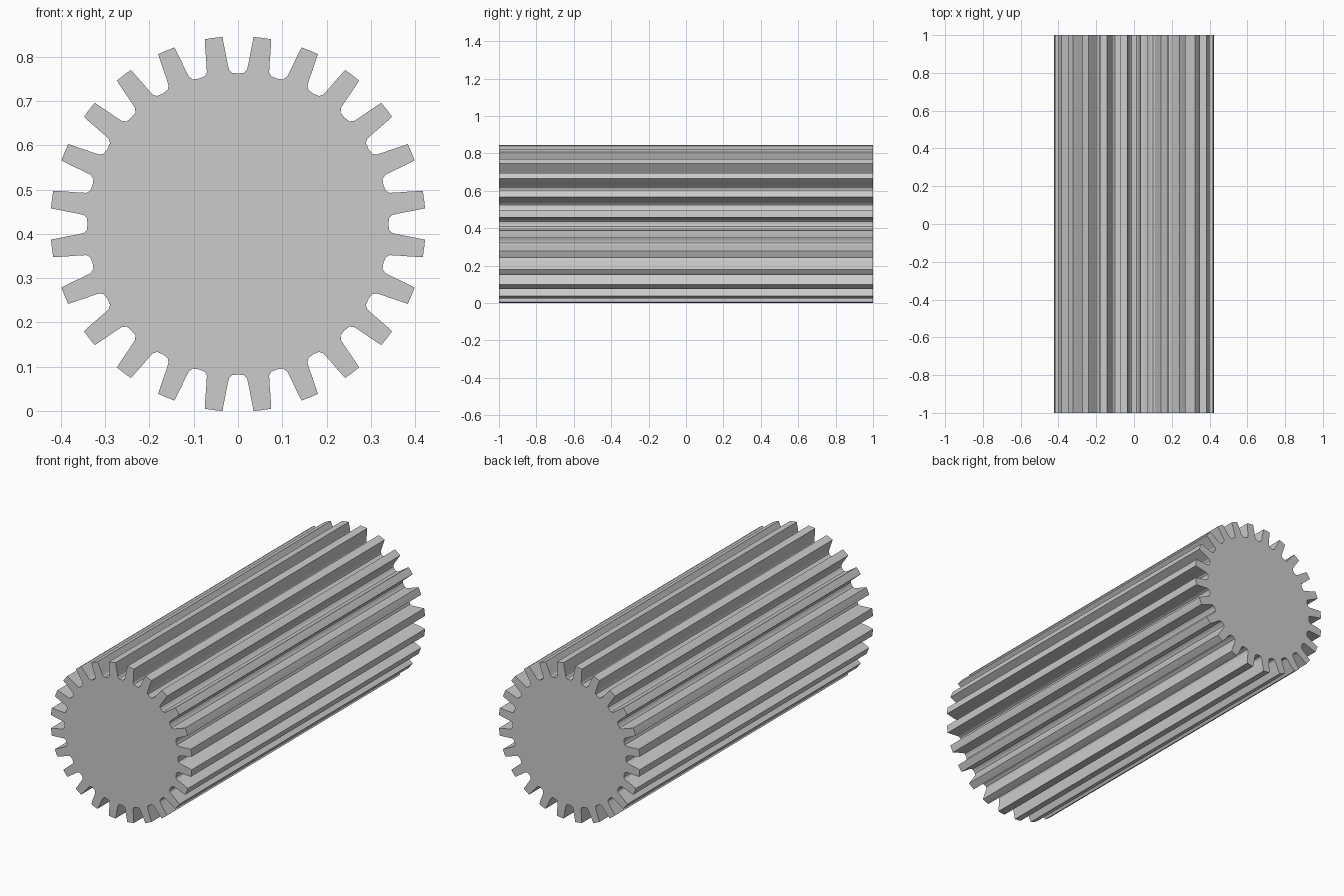
import bpy
import bmesh
from math import sin, cos, radians

if "Cube" in bpy.data.objects:
    bpy.data.objects.remove(bpy.data.objects["Cube"], do_unlink=True)

TEETH = 24
LENGTH = 2.0
TIP_RADIUS = 0.424
PITCH = 360 / TEETH

# Half of one tooth gap: (degrees from gap centre, radius), root to tip
half_gap = [(0, 0.34), (2.3, 0.342), (3.4, 0.35), (3.85, 0.369),
            (4.35, 0.398), (4.8, TIP_RADIUS)]
mirrored = [(-a, r) for a, r in reversed(half_gap[1:])]
gap = mirrored + half_gap + [(PITCH / 2, TIP_RADIUS)]

# Gear outline, with a gap centred at the top
centre_z = TIP_RADIUS * cos(radians(half_gap[-1][0]))
outline = []
for i in range(TEETH):
    for angle, radius in gap:
        a = radians(i * PITCH + angle)
        outline.append((radius * sin(a), -LENGTH / 2, centre_z + radius * cos(a)))

# Extrude the outline along the axis
bm = bmesh.new()
face = bm.faces.new([bm.verts.new(p) for p in outline])
result = bmesh.ops.extrude_face_region(bm, geom=[face], use_keep_orig=True)
verts = [g for g in result["geom"] if isinstance(g, bmesh.types.BMVert)]
bmesh.ops.translate(bm, verts=verts, vec=(0, LENGTH, 0))
bmesh.ops.recalc_face_normals(bm, faces=bm.faces)

mesh = bpy.data.meshes.new("pinion_gear")
bm.to_mesh(mesh)
bm.free()
gear = bpy.data.objects.new("pinion_gear", mesh)
bpy.context.collection.objects.link(gear)
